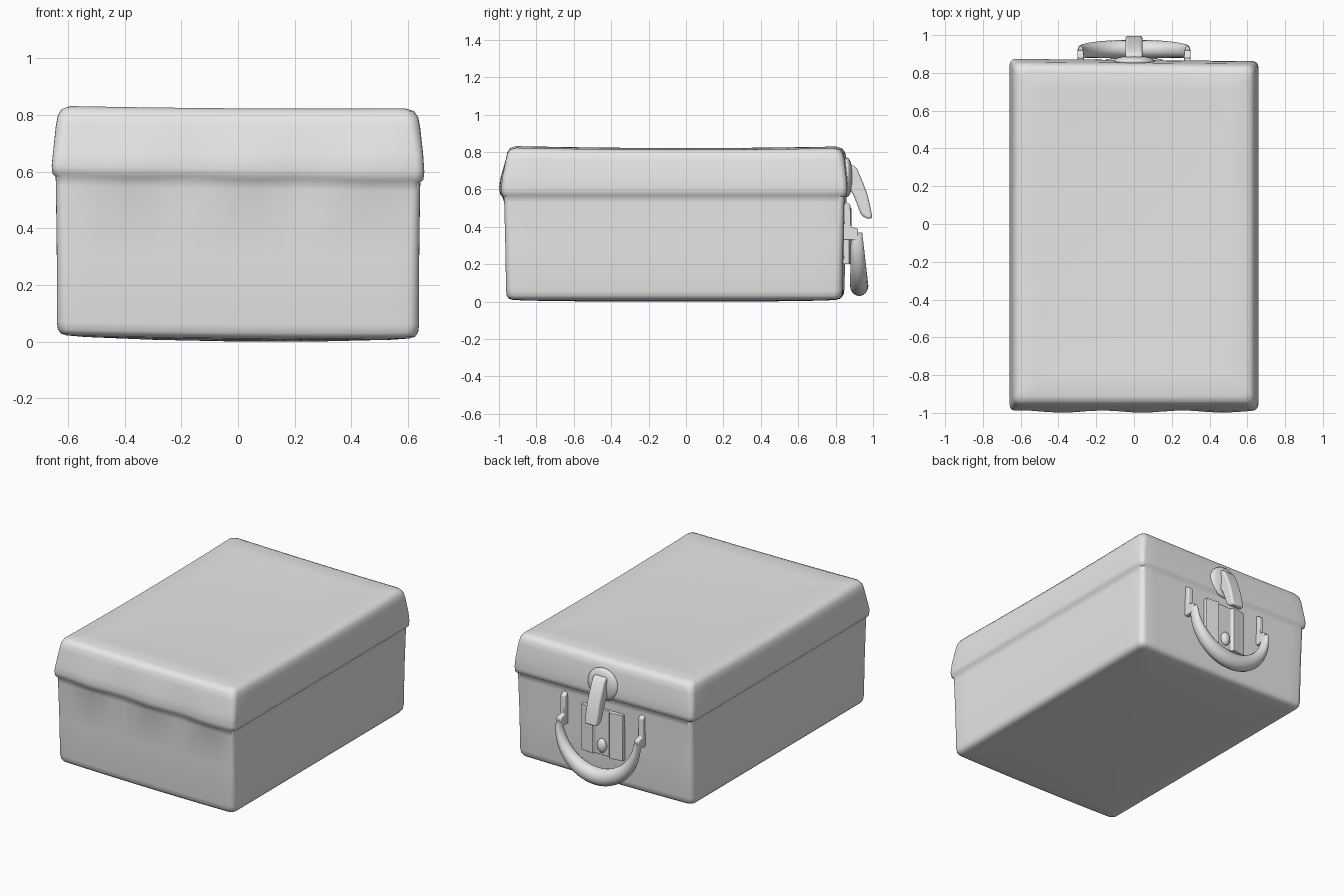
import bpy, bmesh, math
from mathutils import Vector

if "Cube" in bpy.data.objects:
    bpy.data.objects.remove(bpy.data.objects["Cube"])

grey = bpy.data.materials.new("plain grey")
grey.diffuse_color = (0.8, 0.8, 0.8, 1)
grey.use_nodes = True
grey.node_tree.nodes["Principled BSDF"].inputs["Base Color"].default_value = grey.diffuse_color


def finish(name, bm, angle=40, bevel=0):
    """Turn a bmesh into a smooth-shaded object."""
    bmesh.ops.recalc_face_normals(bm, faces=bm.faces)
    mesh = bpy.data.meshes.new(name)
    bm.to_mesh(mesh)
    bm.free()
    mesh.materials.append(grey)
    obj = bpy.data.objects.new(name, mesh)
    bpy.context.collection.objects.link(obj)
    if bevel:
        mod = obj.modifiers.new("soft edges", 'BEVEL')
        mod.width, mod.segments = bevel, 3
    bpy.ops.object.select_all(action='DESELECT')
    bpy.context.view_layer.objects.active = obj
    obj.select_set(True)
    bpy.ops.object.shade_smooth_by_angle(angle=math.radians(angle))
    return obj


def loft(bm, rings):
    """Skin closed rings of equal length and cap both ends."""
    loops = [[bm.verts.new(p) for p in ring] for ring in rings]
    n = len(loops[0])
    for a, b in zip(loops, loops[1:]):
        for i in range(n):
            j = (i + 1) % n
            bm.faces.new((a[i], a[j], b[j], b[i]))
    bm.faces.new(loops[0][::-1])
    bm.faces.new(loops[-1])


def extrude(name, profile, axis, a, b, bevel=0):
    """Prism from a 2D profile: axis 'x' takes (y, z), axis 'z' takes (x, y)."""
    bm = bmesh.new()
    place = (lambda p, d: (d, *p)) if axis == 'x' else (lambda p, d: (*p, d))
    loft(bm, [[place(p, d) for p in profile] for d in (a, b)])
    return finish(name, bm, 40, bevel)


def ball(name, centre, scale):
    bm = bmesh.new()
    bmesh.ops.create_uvsphere(bm, u_segments=24, v_segments=16, radius=1)
    for v in bm.verts:
        v.co = Vector(centre) + v.co * Vector(scale)
    return finish(name, bm, 60)


def rounded_rect(hx, y0, y1, z, r, side=16, arc=5):
    """Rounded rectangle with points spread along its sides, slightly uneven like leather."""
    corners = [(hx - r, y0 + r, -90), (hx - r, y1 - r, 0),
               (-hx + r, y1 - r, 90), (-hx + r, y0 + r, 180)]
    pts = []
    for k, (cx, cy, start) in enumerate(corners):
        for i in range(arc + 1):
            t = math.radians(start + 90 * i / arc)
            pts.append(Vector((cx + r * math.cos(t), cy + r * math.sin(t), z)))
        nx, ny, nstart = corners[(k + 1) % 4]
        t = math.radians(nstart)
        end = Vector((nx + r * math.cos(t), ny + r * math.sin(t), z))
        last = pts[-1]
        pts += [last.lerp(end, i / side) for i in range(1, side)]
    for p in pts:
        x, y = p.x / 0.64, p.y / 0.95
        low = max(0, 1 - z / 0.3)
        high = max(0, (z - 0.7) / 0.1)
        p.z += low * (0.012 * (x * x - x) * 0.5) \
            + high * (0.010 * y * y + 0.004 * x * x - 0.004 * x) - 0.010 * x * (0.5 < z < 0.66)
        p.y -= 0.006 * x * (y > 0.8)
        if 0.57 < z < 0.7 and y < -0.9:  # gentle ripples in the lid's front edge
            p.y -= 0.012 * math.sin(7.4 * p.x - 1.9) ** 2
    return pts


# Case: one lofted shell with soft edges and an overhanging lid lip
sections = [(0.01, -0.08, -0.02, 0.0, 0.005), (0.3, -0.5, 0.4, 0.002, 0.03),
            (0.54, -0.86, 0.74, 0.007, 0.03), (0.605, -0.925, 0.805, 0.011, 0.03),
            (0.625, -0.947, 0.826, 0.017, 0.035), (0.636, -0.958, 0.838, 0.032, 0.04),
            (0.640, -0.962, 0.842, 0.06, 0.04), (0.640, -0.966, 0.846, 0.3, 0.035),
            (0.643, -0.972, 0.852, 0.54, 0.03), (0.644, -0.973, 0.853, 0.572, 0.03),
            (0.655, -0.982, 0.865, 0.582, 0.03), (0.658, -0.987, 0.868, 0.61, 0.03),
            (0.654, -0.980, 0.864, 0.66, 0.03), (0.643, -0.963, 0.853, 0.755, 0.04),
            (0.636, -0.955, 0.845, 0.785, 0.04), (0.622, -0.940, 0.830, 0.804, 0.04),
            (0.595, -0.91, 0.80, 0.813, 0.04), (0.50, -0.80, 0.70, 0.810, 0.04),
            (0.3, -0.5, 0.4, 0.806, 0.03), (0.01, -0.08, -0.02, 0.805, 0.005)]
bm = bmesh.new()
loft(bm, [rounded_rect(*s) for s in sections])
finish("case_shell", bm, 50)

# Carrying handle: crescent sweep, thin at the tips and full in the middle
bm = bmesh.new()
rings = []
for i in range(33):
    t = math.pi * i / 32
    s = math.sin(t)
    radial = Vector((math.cos(t), 0, -s))
    centre = Vector((0.283 * math.cos(t), 0.912 + 0.014 * s, 0.37 - 0.285 * s))
    w, d = 0.014 + 0.041 * s, 0.030 + 0.019 * s
    rings.append([centre + radial * w * math.cos(a) + Vector((0, d * math.sin(a), 0))
                  for a in (2 * math.pi * k / 16 for k in range(16))])
loft(bm, rings)
finish("handle", bm, 45)

# Handle posts on the back wall
for side, label in ((-1, "left"), (1, "right")):
    x = 0.283 * side
    extrude("handle_post_" + label,
            [(0.84, 0.33), (0.92, 0.33), (0.92, 0.39), (0.882, 0.40), (0.878, 0.52), (0.84, 0.54)],
            'x', x - 0.017, x + 0.017, 0.006)

# Lock plate with a shallow channel down its middle
extrude("lock_plate",
        [(-0.15, 0.83), (0.15, 0.83), (0.15, 0.872), (0.06, 0.884), (0.05, 0.866),
         (-0.05, 0.866), (-0.06, 0.884), (-0.15, 0.872)], 'z', 0.2, 0.5, 0.003)
ball("lock_stud", (0, 0.873, 0.265), (0.032, 0.025, 0.045))

# Clasp: round mount and hinged tongue
ball("clasp_mount", (0, 0.86, 0.665), (0.11, 0.032, 0.105))
extrude("clasp_tongue",
        [(0.86, 0.72), (0.895, 0.73), (0.915, 0.71), (0.945, 0.64), (0.968, 0.58), (0.985, 0.51),
         (0.998, 0.445), (0.965, 0.443), (0.935, 0.465), (0.915, 0.52), (0.895, 0.57), (0.86, 0.62)],
        'x', -0.045, 0.045, 0.012)
